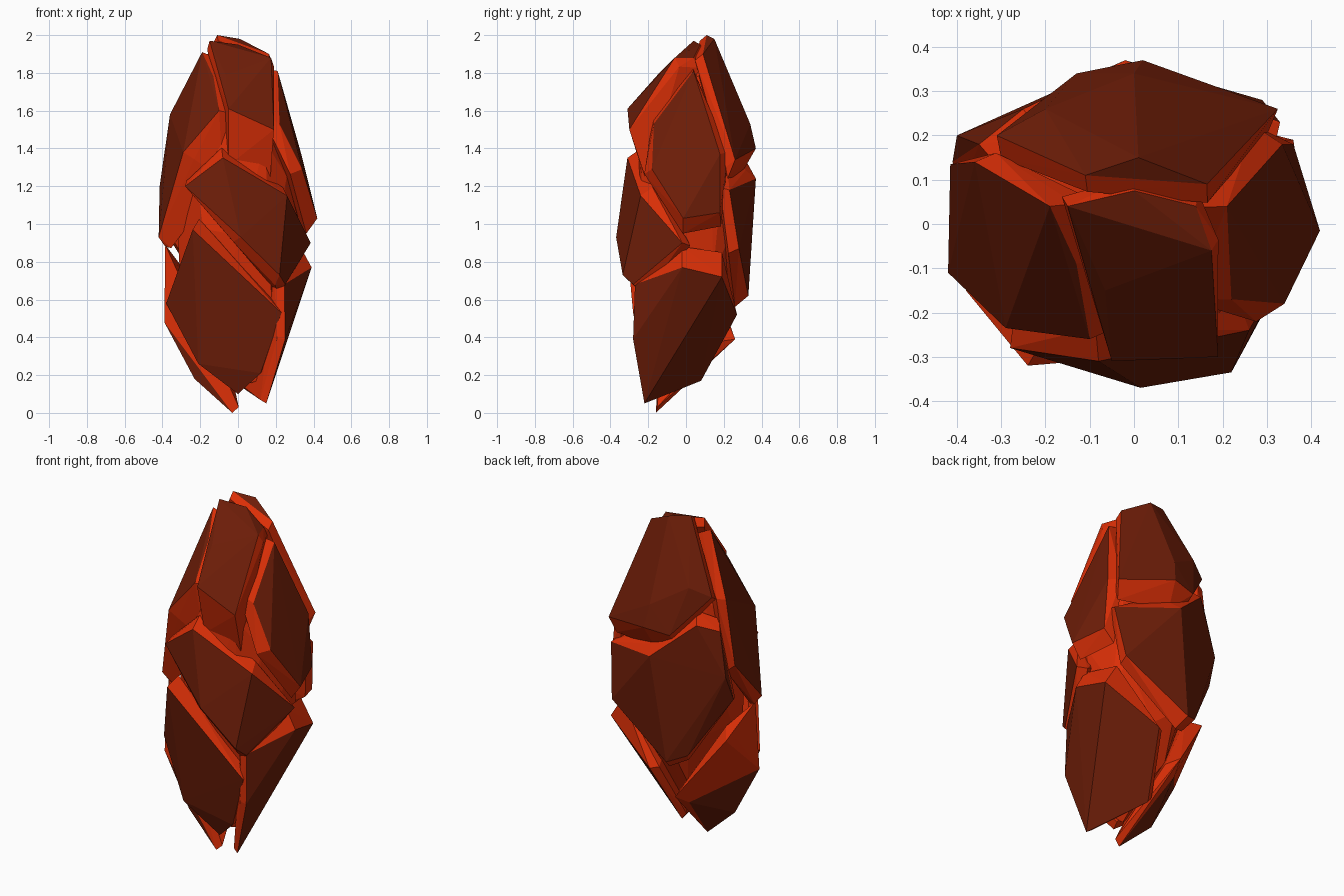
import bpy, bmesh
from mathutils import Vector


def material(name, rgb):
    m = bpy.data.materials.new(name)
    m.diffuse_color = (*rgb, 1)
    return m


CRUST = material("dark brown crust", (0.155, 0.0125, 0.0025))
GLOW = material("orange red inside", (0.70, 0.028, 0.002))
all_points = []


def hull_object(name, outer, inner):
    """Convex rock: faces made only of outer points are crust, the rest glow."""
    bm = bmesh.new()
    crust = {bm.verts.new(p) for p in outer}
    for p in inner:
        bm.verts.new(p)
    bmesh.ops.convex_hull(bm, input=list(bm.verts))
    for f in bm.faces:
        f.material_index = 0 if all(v in crust for v in f.verts) else 1
    loose = [v for v in bm.verts if not v.link_faces]
    bmesh.ops.delete(bm, geom=loose, context='VERTS')
    bmesh.ops.recalc_face_normals(bm, faces=bm.faces)
    me = bpy.data.meshes.new(name)
    bm.to_mesh(me)
    bm.free()
    me.materials.append(CRUST)
    me.materials.append(GLOW)
    ob = bpy.data.objects.new(name, me)
    bpy.context.collection.objects.link(ob)


def shard(name, *points, flare=0.06, depth=0.085, extra=()):
    """Crust outline with glowing walls that flare out towards the core."""
    pts = [Vector(p) for p in points]
    mid = sum(pts, Vector()) / len(pts)
    inner = [Vector(p) for p in extra]
    for p in pts:
        axis = Vector((0, 0, min(max(p.z, 0.5), 1.5)))
        q = p + (p - mid).normalized() * flare
        q += (axis - p).normalized() * depth
        q.z = min(max(q.z, 0.02), 1.97)
        inner.append(q)
    hull_object(name, pts, inner)
    all_points.extend(pts)


# Front plates
shard("front_lower_shard", (-0.24, -0.32, 0.97), (0.23, -0.28, 0.53), (0.12, -0.22, 0.21),
      (0, -0.17, 0.10), (-0.21, -0.21, 0.26), (-0.38, -0.15, 0.58))
shard("front_middle_shard", (-0.28, -0.28, 1.20), (-0.08, -0.31, 1.35), (0.26, -0.24, 1.15),
      (0.385, -0.02, 0.90), (0.25, -0.28, 0.68), (0.22, -0.335, 0.73), (0.015, -0.37, 0.93))
shard("front_top_shard", (-0.15, 0.04, 1.97), (0, 0.075, 1.95), (0.14, 0.04, 1.88),
      (0.175, -0.06, 1.88), (0.19, -0.30, 1.50), (-0.05, -0.31, 1.61), (-0.065, -0.15, 1.79),
      extra=((-0.05, -0.24, 1.31), (0.17, -0.21, 1.23)))

# Left plates
shard("left_upper_shard", (-0.14, 0.05, 1.88), (-0.19, 0.04, 1.91), (-0.36, 0.14, 1.58),
      (-0.415, 0.135, 1.20), (-0.42, -0.11, 0.93), (-0.29, -0.235, 1.38),
      (-0.10, -0.26, 1.60), (-0.13, -0.09, 1.78),
      extra=((-0.385, -0.09, 0.88), (-0.08, -0.2, 1.24)))
shard("left_lower_shard", (-0.37, 0.06, 0.73), (-0.39, -0.13, 0.48), (-0.23, -0.13, 0.18),
      (-0.03, -0.16, 0.0), (-0.14, 0.17, 0.33),
      extra=((-0.11, 0.26, 0.39), (-0.36, 0.14, 0.74), (-0.385, -0.1, 0.89)))

# Right plates
shard("right_upper_shard", (0.21, 0.04, 1.81), (0.335, 0.18, 1.37), (0.36, 0.18, 1.06),
      (0.42, -0.015, 1.03), (0.34, -0.18, 1.29), (0.22, -0.17, 1.53), flare=0.085)
shard("right_lower_shard", (0.245, -0.27, 0.68), (0.39, -0.02, 0.77), (0.36, 0.19, 0.72),
      (0.05, 0.27, 0.52), (-0.03, 0.08, 0.17), (0.15, -0.22, 0.05), (0.25, -0.28, 0.39),
      extra=((0.33, -0.02, 0.88), (0.28, 0.19, 0.85)))

# Back plates
shard("back_top_shard", (-0.11, 0.11, 2.0), (0.01, 0.15, 1.98), (0.165, 0.09, 1.90),
      (0.325, 0.26, 1.34), (0.02, 0.37, 1.40), (0, 0.34, 1.53), (-0.13, 0.34, 1.38),
      (-0.20, 0.26, 1.65), (-0.31, 0.20, 1.60),
      extra=((0.3, 0.22, 1.24), (0, 0.29, 1.26)))
shard("back_middle_shard", (0.33, 0.23, 1.18), (-0.02, 0.37, 1.24), (-0.25, 0.26, 1.44),
      (-0.35, 0.18, 1.40), (-0.40, 0.20, 1.15), (-0.41, 0.14, 1.0), (-0.20, 0.27, 0.66),
      (-0.10, 0.33, 0.62), (0.29, 0.28, 0.87))

# Glowing core closing the bottoms of the cracks
hull_object("core", [], [Vector((p.x * 0.76, p.y * 0.76, 1 + (p.z - 1) * 0.87))
                         for p in all_points])
